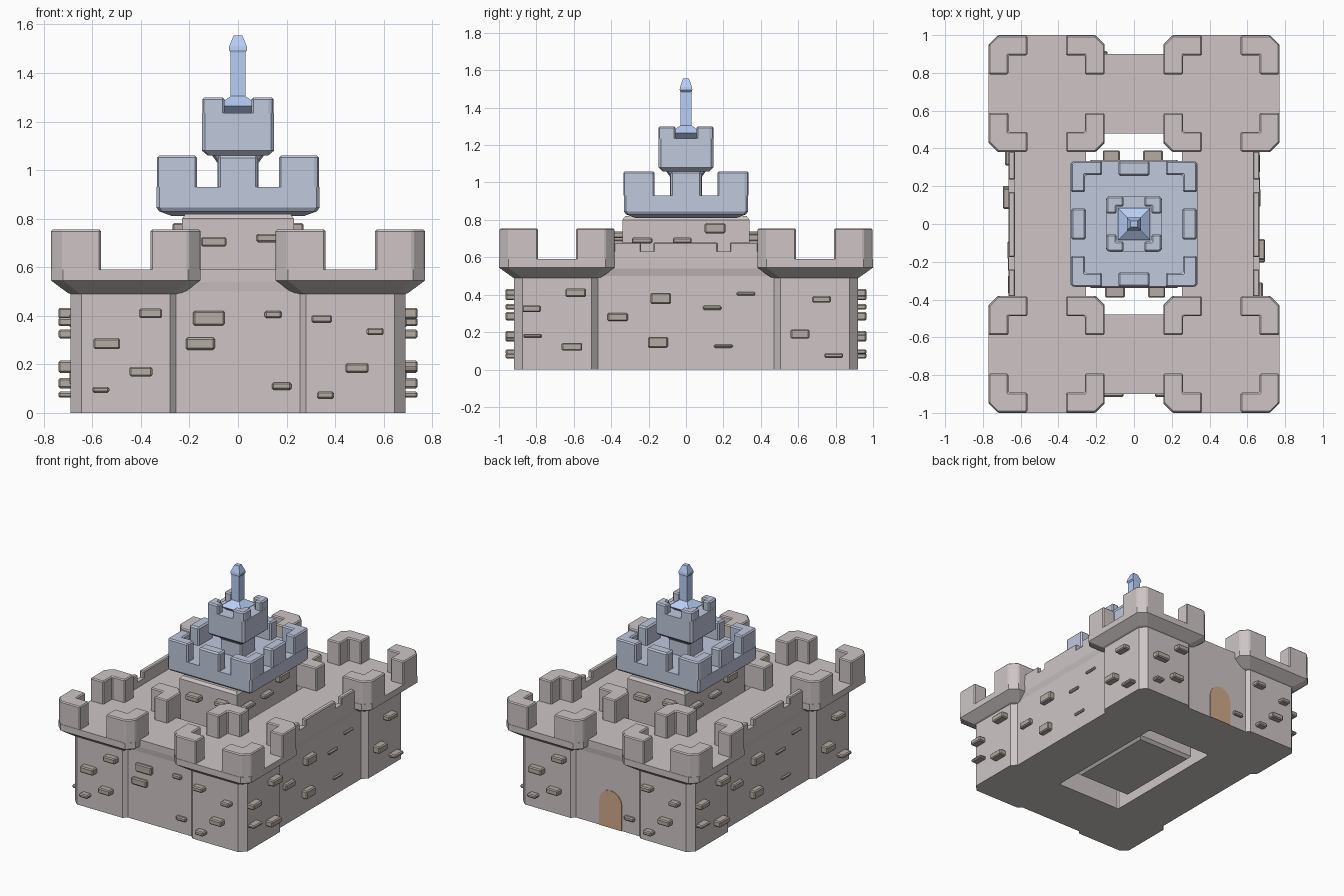
import bpy, bmesh, math
from mathutils import Matrix

if "Cube" in bpy.data.objects:
    bpy.data.objects.remove(bpy.data.objects["Cube"])


def material(name, rgb):
    m = bpy.data.materials.new(name)
    m.diffuse_color = (*rgb, 1)
    m.use_nodes = True
    m.node_tree.nodes["Principled BSDF"].inputs["Base Color"].default_value = m.diffuse_color
    return m


STONE = material("stone", (0.62, 0.56, 0.56))
BRICK = material("brick", (0.46, 0.41, 0.37))
BLUE = material("blue_stone", (0.53, 0.58, 0.72))
SPIRE = material("spire_blue", (0.48, 0.62, 0.92))
WOOD = material("wood", (0.64, 0.40, 0.26))


def finish(name, bm, mat, bevel=0, open_base=False):
    bmesh.ops.recalc_face_normals(bm, faces=bm.faces)
    if open_base:  # parts standing on another part need no underside
        bm.normal_update()
        bmesh.ops.delete(bm, geom=[f for f in bm.faces if f.normal.z < -0.9], context='FACES')
    me = bpy.data.meshes.new(name)
    bm.to_mesh(me)
    bm.free()
    ob = bpy.data.objects.new(name, me)
    bpy.context.collection.objects.link(ob)
    me.materials.append(mat)
    if bevel:
        b = ob.modifiers.new("bevel", 'BEVEL')
        b.width, b.segments = bevel, 1
    return ob


def loft(name, rings, mat, centre=(0, 0), bevel=0, open_base=False):
    """Stack of chamfered rectangles: (half x, half y, chamfer, z)."""
    bm = bmesh.new()
    loops = []
    for hx, hy, c, z in rings:
        pts = []
        for sx, sy in ((1, 1), (-1, 1), (-1, -1), (1, -1)):
            pair = [(sx * hx, sy * (hy - c)), (sx * (hx - c), sy * hy)]
            if c == 0:
                pair = pair[:1]
            pts += pair if sx * sy > 0 else pair[::-1]
        loops.append([bm.verts.new((x + centre[0], y + centre[1], z)) for x, y in pts])
    for a, b in zip(loops, loops[1:]):
        n = len(a)
        for i in range(n):
            bm.faces.new((a[i], a[(i + 1) % n], b[(i + 1) % n], b[i]))
    bm.faces.new(loops[0])
    bm.faces.new(loops[-1])
    return finish(name, bm, mat, bevel, open_base)


def box(name, x0, x1, y0, y1, z0, z1, mat, bevel=0, open_base=False):
    return loft(name, [((x1 - x0) / 2, (y1 - y0) / 2, 0, z) for z in (z0, z1)], mat,
                ((x0 + x1) / 2, (y0 + y1) / 2), bevel, open_base)


def prism(name, pts, z0, z1, mat, bevel=0, open_base=False):
    bm = bmesh.new()
    f = bm.faces.new([bm.verts.new((x, y, z0)) for x, y in pts])
    r = bmesh.ops.extrude_face_region(bm, geom=[f], use_keep_orig=True)
    bmesh.ops.translate(bm, vec=(0, 0, z1 - z0),
                        verts=[v for v in r['geom'] if isinstance(v, bmesh.types.BMVert)])
    return finish(name, bm, mat, bevel, open_base)


def corner_merlons(name, cx, cy, h, arm, t, c, z0, z1, mat, bevel):
    """Four L-shaped battlements on the corners of a square."""
    L = [(h - c, h), (h - arm, h), (h - arm, h - t), (h - t, h - t),
         (h - t, h - arm), (h, h - arm), (h, h - c)]
    for sx in (1, -1):
        for sy in (1, -1):
            prism(name, [(cx + sx * x, cy + sy * y) for x, y in L], z0, z1, mat, bevel, True)


# corner towers with flared tops
for sx in (1, -1):
    for sy in (1, -1):
        cx, cy = 0.4625 * sx, 0.69 * sy
        loft("corner_tower", [(0.228, 0.23, 0.045, 0), (0.228, 0.23, 0.045, 0.49),
                              (0.24, 0.24, 0.045, 0.495), (0.3075, 0.31, 0.05, 0.545),
                              (0.3075, 0.31, 0.05, 0.59)], STONE, (cx, cy))
        corner_merlons("tower_battlement", cx, cy, 0.3075, 0.205, 0.105, 0.05,
                       0.59, 0.755, STONE, 0.007)

# curtain walls around the open courtyard
for s in (1, -1):
    loft("side_wall", [(0.195, 0.5, 0, 0), (0.195, 0.5, 0, 0.5),
                       (0.205, 0.5, 0, 0.54), (0.205, 0.5, 0, 0.59)], STONE, (0.46 * s, 0))
    loft("end_wall", [(0.28, 0.205, 0, 0), (0.28, 0.205, 0, 0.5),
                      (0.28, 0.21, 0, 0.54), (0.28, 0.21, 0, 0.59)], STONE, (0, 0.69 * s))
    # low parapet with two notches
    x0, x1 = sorted((0.665 * s, 0.63 * s))
    box("parapet", x0, x1, -0.385, 0.385, 0.59, 0.63, STONE, 0, True)
    for y0, y1 in ((-0.385, -0.24), (-0.175, 0.17), (0.235, 0.385)):
        box("parapet_top", x0, x1, y0, y1, 0.63, 0.68, STONE, 0.006, True)

# central keep
loft("keep", [(0.21, 0.32, 0, 0.02), (0.23, 0.34, 0, 0.04),
              (0.23, 0.34, 0, 0.80), (0.215, 0.325, 0, 0.82)], STONE)

# blue lower crown
loft("blue_crown", [(0.27, 0.27, 0.01, 0.81), (0.325, 0.322, 0.012, 0.83),
                    (0.335, 0.332, 0.012, 0.845), (0.335, 0.332, 0.012, 0.93)], BLUE)
corner_merlons("crown_corner", 0, 0, 0.3335, 0.165, 0.075, 0.012, 0.93, 1.06, BLUE, 0.01)
for s in (1, -1):
    a, b = sorted((0.3335 * s, 0.255 * s))
    box("crown_merlon", -0.083, 0.083, a, b, 0.93, 1.06, BLUE, 0.01, True)
    box("crown_merlon", a, b, -0.083, 0.083, 0.93, 1.06, BLUE, 0.01, True)

# upper turret
loft("turret_neck", [(0.085, 0.085, 0.01, 0.92), (0.085, 0.085, 0.01, 1.03),
                     (0.11, 0.11, 0.01, 1.065)], BLUE)
loft("turret", [(0.125, 0.125, 0.008, 1.06), (0.148, 0.146, 0.012, 1.08),
                (0.148, 0.146, 0.012, 1.235)], BLUE)
corner_merlons("turret_merlon", 0, 0, 0.147, 0.092, 0.055, 0.012, 1.235, 1.30, BLUE, 0.009)

# spire
loft("spire", [(0.03, 0.03, 0, 1.215), (0.085, 0.085, 0, 1.265), (0.03, 0.03, 0, 1.305),
               (0.03, 0.03, 0, 1.485), (0.038, 0.034, 0, 1.495), (0.036, 0.032, 0, 1.51),
               (0.018, 0.016, 0, 1.555)], SPIRE)

# protruding bricks: (position along face, z, width, height)
front_tower = [(-.36, .41, .095, .04), (-.54, .285, .11, .045), (-.40, .17, .095, .04),
               (-.565, .095, .07, .025), (.345, .387, .085, .033), (.565, .335, .07, .03),
               (.49, .185, .095, .04), (.36, .073, .07, .03)]
front_wall = [(.18, .11, .08, .03), (-.12, .39, .13, .06), (-.155, .285, .12, .05),
              (.145, .405, .07, .03)]
side_tower = [(-.825, .325, .1, .037), (-.59, .41, .11, .045), (-.82, .18, .1, .022),
              (-.61, .122, .11, .042), (.725, .375, .1, .035), (.61, .19, .1, .05),
              (.79, .075, .1, .025)]
side_wall = [(-.365, .28, .11, .042), (-.135, .38, .11, .06), (-.15, .145, .105, .06),
             (.14, .33, .1, .022), (.32, .405, .1, .02), (.20, .125, .1, .02)]
keep_front = [(-.1, .705, .105, .04), (.12, .72, .09, .035)]
keep_side = [(.155, .755, .11, .055), (-.235, .69, .11, .03), (-.02, .69, .1, .03)]


def bricks(name, specs, face, depth, turn):
    """Bricks on the front face, turned by quarter turns about z."""
    rot = Matrix.Rotation(turn * math.pi / 2, 4, 'Z')
    for u, z, w, h in specs:
        d = depth if depth else 0.65 * h  # on the side walls thin bricks stick out less
        ob = box(name, u - w / 2, u + w / 2, -face - d, -face + 0.01,
                 z - h / 2, z + h / 2, BRICK, 0.007)
        ob.data.transform(rot)


for turn in (0, 2):
    bricks("tower_brick", front_tower, 0.92, 0.045, turn)
    bricks("wall_brick", front_wall if turn == 0 else front_wall[:1], 0.895, 0.02, turn)
    bricks("keep_brick", keep_front, 0.34, 0.05, turn)
    bricks("tower_brick", side_tower, 0.69, 0.05, turn + 1)
    bricks("wall_brick", side_wall, 0.655, 0, turn + 1)
    bricks("keep_brick", keep_side, 0.23, 0.04, turn + 1)

# arched door at the back
arc = [(0.09 * math.cos(i * math.pi / 8), 0.18 + 0.09 * math.sin(i * math.pi / 8))
       for i in range(9)]
door = prism("back_door", [(0.09, 0.0)] + arc + [(-0.09, 0.0)], 0.885, 0.899, WOOD)
door.data.transform(Matrix(((1, 0, 0, -0.025), (0, 0, 1, 0), (0, 1, 0, 0), (0, 0, 0, 1))))
door.data.flip_normals()
